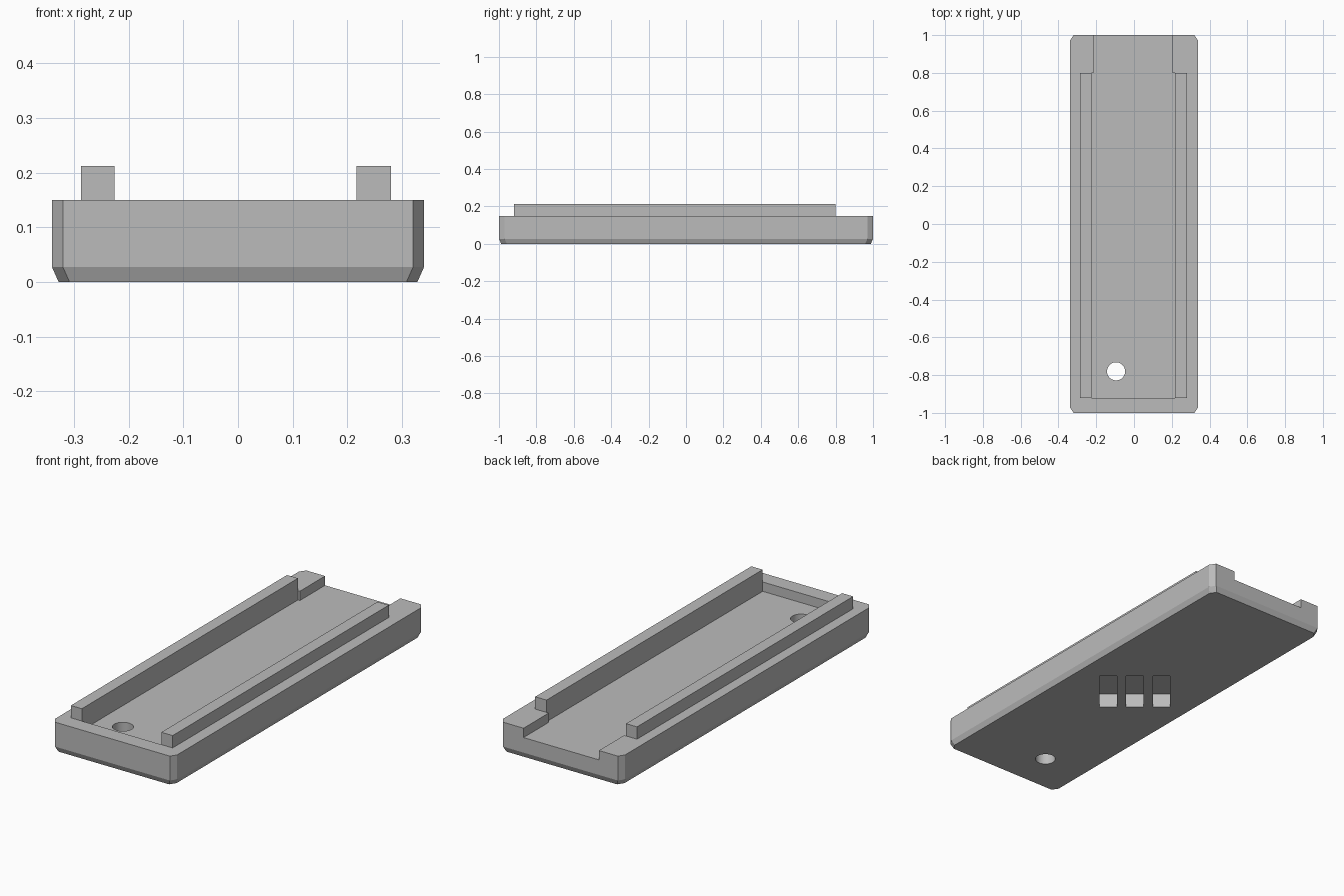
import bpy, bmesh, math
from mathutils import Matrix

cube = bpy.data.objects.get("Cube")
if cube:
    bpy.data.objects.remove(cube, do_unlink=True)

grey = bpy.data.materials.new("plain_grey")
grey.use_nodes = True
colour = (0.5, 0.5, 0.5, 1)
grey.diffuse_color = colour
grey.node_tree.nodes["Principled BSDF"].inputs["Base Color"].default_value = colour


def add_object(name, bm):
    bmesh.ops.recalc_face_normals(bm, faces=bm.faces)
    mesh = bpy.data.meshes.new(name)
    bm.to_mesh(mesh)
    bm.free()
    mesh.materials.append(grey)
    obj = bpy.data.objects.new(name, mesh)
    bpy.context.collection.objects.link(obj)
    return obj


def box(name, x, y, z, angle=0, pivot=(0, 0)):
    """Box between pairs of limits, turned about z and moved to the pivot."""
    bm = bmesh.new()
    size = [b - a for a, b in (x, y, z)]
    mid = [(a + b) / 2 for a, b in (x, y, z)]
    place = (Matrix.Translation((*pivot, 0)) @ Matrix.Rotation(angle, 4, 'Z')
             @ Matrix.Translation(mid) @ Matrix.Diagonal((*size, 1)))
    bmesh.ops.create_cube(bm, size=1, matrix=place)
    return add_object(name, bm)


def cut(target, cutter):
    mod = target.modifiers.new("cut", 'BOOLEAN')
    mod.operation = 'DIFFERENCE'
    mod.solver = 'EXACT'
    mod.object = cutter
    bpy.context.view_layer.objects.active = target
    bpy.ops.object.modifier_apply(modifier=mod.name)
    bpy.data.objects.remove(cutter, do_unlink=True)


# Base plate: chamfered rectangle, narrowed towards the underside
def outline(inset):
    w, l, cx, cy = 0.34 - inset, 1 - inset, 0.02, 0.03
    quarter = [(w, l - cy), (w - cx, l)]
    half = quarter + [(-x, y) for x, y in reversed(quarter)]
    return half + [(-x, -y) for x, y in half]


bm = bmesh.new()
rings = [[bm.verts.new((x, y, z)) for x, y in outline(inset)]
         for inset, z in ((0.012, 0), (0, 0.027), (0, 0.15))]
for low, high in zip(rings, rings[1:]):
    for i in range(len(low)):
        j = (i + 1) % len(low)
        bm.faces.new((low[i], low[j], high[j], high[i]))
bm.faces.new(rings[0])
bm.faces.new(rings[-1])
plate = add_object("base_plate", bm)

# Channel in the top, slightly narrower where it opens at the back
FLOOR = 0.103
cut(plate, box("channel_cutter", (-0.226, 0.217), (-0.92, 0.8), (FLOOR, 0.3)))
cut(plate, box("exit_cutter", (-0.215, 0.205), (0.7, 1.1), (FLOOR, 0.3)))

# Round through hole near the front
bm = bmesh.new()
bmesh.ops.create_cone(bm, cap_ends=True, segments=40, radius1=0.048, radius2=0.048,
                      depth=1, matrix=Matrix.Translation((-0.095, -0.78, 0)))
cut(plate, add_object("hole_cutter", bm))

# Three parallel slanted slots in the underside
for k in (-1, 0, 1):
    cut(plate, box("slot_cutter", (-0.15, 0.15), (k * 0.129 - 0.042, k * 0.129 + 0.042),
                   (-0.1, 0.072), math.radians(50), (-0.005, 0)))

# Raised rails along the channel
box("right_rail", (-0.287, -0.226), (-0.92, 0.8), (0.15, 0.212))
box("left_rail", (0.217, 0.28), (-0.92, 0.8), (0.15, 0.212))

# Smooth hole wall, crisp edges elsewhere
bpy.ops.object.select_all(action='DESELECT')
plate.select_set(True)
bpy.context.view_layer.objects.active = plate
bpy.ops.object.shade_smooth_by_angle(angle=math.radians(20))
